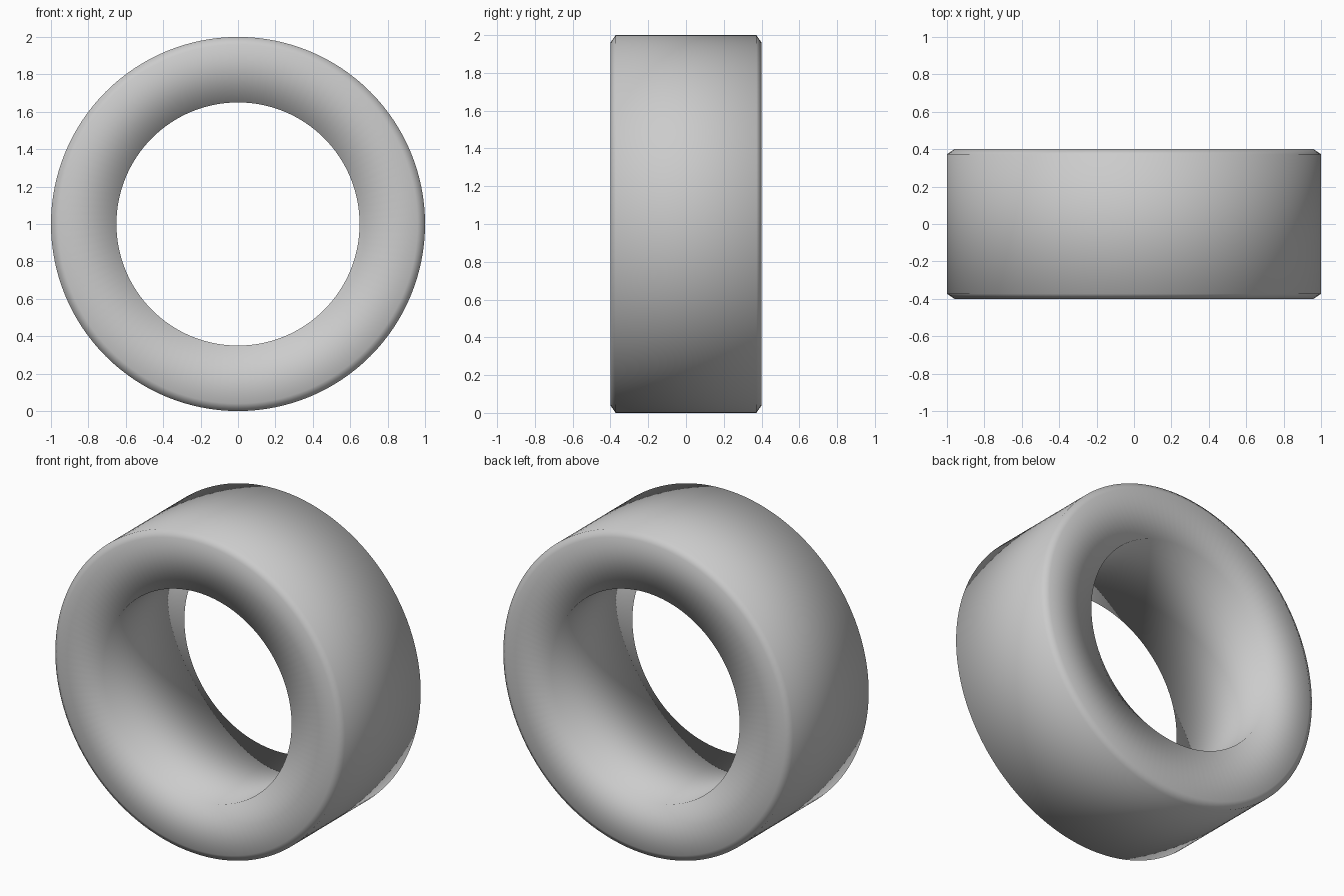
import bpy, bmesh
from math import sin, cos, tau

if "Cube" in bpy.data.objects:
    bpy.data.objects.remove(bpy.data.objects["Cube"])

SEGMENTS = 128
# ring cross-section as (radius, y): straight bore, flat sides, chamfered outer edge
PROFILE = [(0.65, -0.4), (0.96, -0.4), (1.0, -0.373),
           (1.0, 0.373), (0.96, 0.4), (0.65, 0.4)]

# sweep the section around the y axis
bm = bmesh.new()
loops = []
for i in range(SEGMENTS):
    a = tau * i / SEGMENTS
    loops.append([bm.verts.new((r * cos(a), y, 1 + r * sin(a))) for r, y in PROFILE])
n = len(PROFILE)
for i in range(SEGMENTS):
    cur, nxt = loops[i], loops[(i + 1) % SEGMENTS]
    for j in range(n):
        k = (j + 1) % n
        bm.faces.new((cur[j], cur[k], nxt[k], nxt[j])).smooth = True
bmesh.ops.recalc_face_normals(bm, faces=bm.faces)

mesh = bpy.data.meshes.new("ring")
bm.to_mesh(mesh)
bm.free()
ring = bpy.data.objects.new("ring", mesh)
bpy.context.collection.objects.link(ring)
